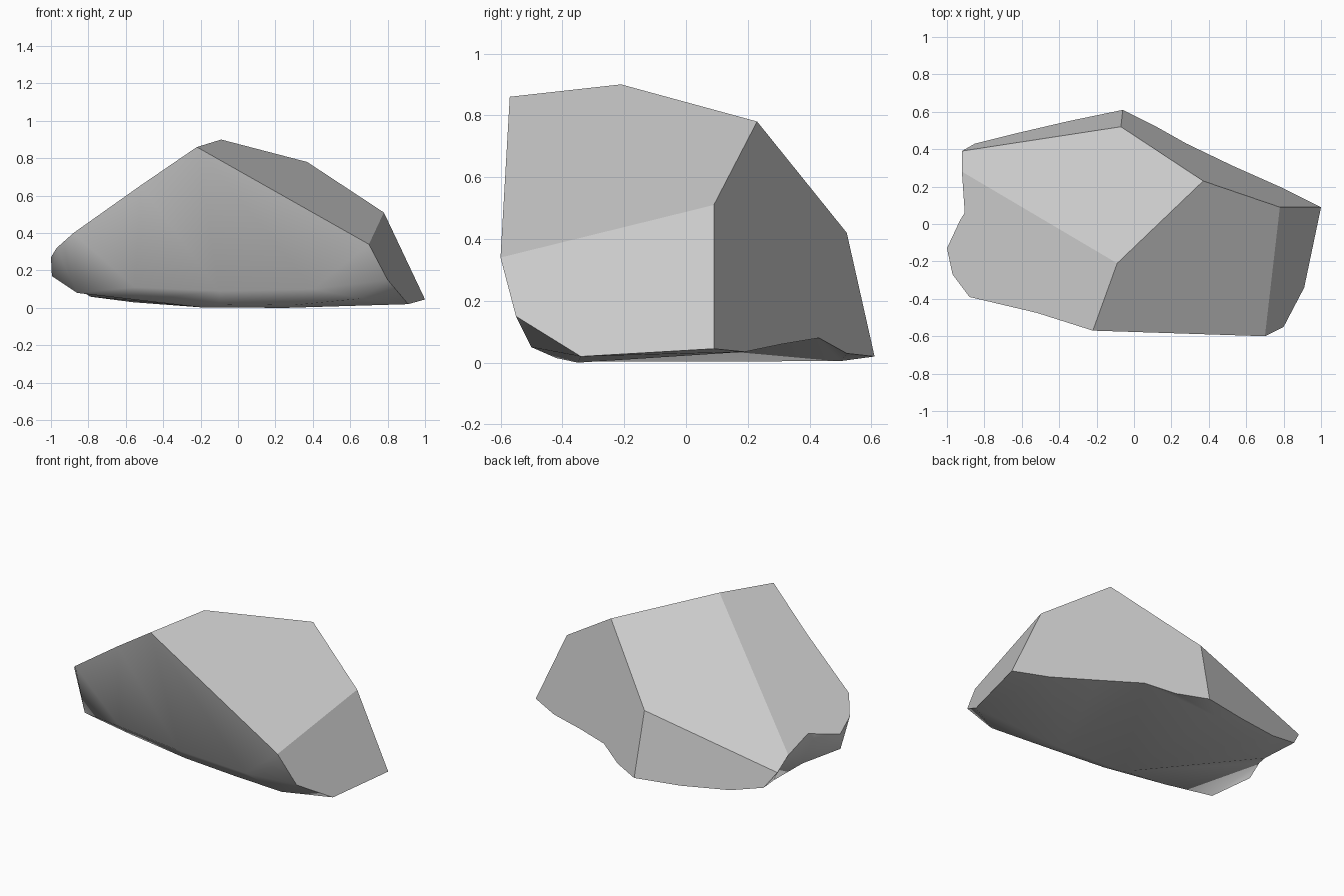
import bpy
import bmesh

start_cube = bpy.data.objects.get("Cube")
if start_cube:
    bpy.data.objects.remove(start_cube, do_unlink=True)

# Stone colour
stone = bpy.data.materials.new("stone_grey")
stone.use_nodes = True
grey = (0.59, 0.59, 0.59, 1)
stone.diffuse_color = grey
stone.node_tree.nodes["Principled BSDF"].inputs["Base Color"].default_value = grey

# Corners of the chipped upper planes
crown = dict(
    peak=(-.09, -.21, .9), brow=(-.22, -.57, .86), shoulder=(.37, .23, .78),
    back=(-.07, .52, .42), corner=(.78, .09, .51), hip=(.7, -.6, .34),
)
# Lower rim where the chipped planes end
rim = dict(
    ridge=(-.52, -.475, .655), cheek=(-.88, -.39, .4), nose=(-.97, -.27, .32),
    tip=(-1, -.13, .27), notch_front=(-.93, .02, .31), notch_back=(-.905, .06, .32),
    fold=(-.92, .28, .27), tail=(-.92, .39, .2), tail_low=(-.85, .43, .1),
    back_low=(-.65, .48, .05), back_mid=(-.35, .55, .025), heel=(-.06, .61, .02),
    arch_start=(.12, .52, .03), arch=(.28, .43, .08), arch_end=(.53, .31, .06),
    side_low=(.8, .19, .035), point=(1, .09, .045), toe=(.91, -.34, .02),
    knee=(.8, -.55, .15),
)
# Worn front edge and underside
foot = dict(
    belly_a=(-.55, -.41, .11), belly_b=(-.1, -.45, .09), belly_c=(.4, -.5, .1),
    chin=(-.86, -.32, .08), jaw=(-.995, -.14, .17), sill_a=(-.52, -.34, .04),
    sill_b=(-.1, -.39, .02), sill_c=(.3, -.42, .015), sill_d=(.66, -.5, .05),
    base_a=(-.2, -.33, .003), base_b=(.25, -.35, 0),
    keel_a=(-.2, .5, .005), keel_b=(-.56, .375, .03), keel_c=(-.79, .24, .06),
    keel_d=(-.88, .08, .13),
)

bm = bmesh.new()
corners = {name: bm.verts.new(co)
           for part in (crown, rim, foot) for name, co in part.items()}


def facet(names, smooth=False):
    """Add one plane of stone through the named corners."""
    face = bm.faces.new([corners[n] for n in names.split()])
    face.smooth = smooth
    return face


# Flat chipped planes
flat = [facet(f) for f in (
    "peak brow hip corner shoulder",
    "peak shoulder back tail fold",
    "peak fold notch_back notch_front tip nose cheek ridge brow",
    "back heel back_mid back_low tail_low tail",
    "shoulder corner point side_low arch_end arch arch_start heel back",
    "corner hip knee toe point",
)]

# Worn front, left end and underside
for f in (
    "brow ridge belly_a belly_b",
    "hip brow belly_b belly_c",
    "ridge cheek belly_a",
    "cheek chin sill_a belly_a",
    "belly_a sill_a sill_b belly_b",
    "belly_b sill_b sill_c belly_c",
    "belly_c sill_c sill_d knee",
    "hip belly_c knee",
    "knee sill_d toe",
    "cheek nose jaw chin",
    "nose tip jaw",
    "tip notch_front jaw",
    "notch_front notch_back keel_d jaw",
    "notch_back fold keel_c keel_d",
    "fold tail keel_c",
    "tail tail_low keel_c",
    "tail_low back_low keel_b keel_c",
    "back_low back_mid keel_a keel_b",
    "back_mid heel keel_a",
    "heel arch_start keel_a",
    "arch_start arch keel_a",
    "sill_a base_a sill_b",
    "sill_b base_a base_b sill_c",
    "sill_c base_b sill_d",
    "sill_d base_b toe",
    "chin jaw keel_d base_a sill_a",
    "base_a keel_d keel_c keel_b keel_a",
    "base_a keel_a arch base_b",
    "base_b arch arch_end side_low point toe",
):
    facet(f, smooth=True)

# Crisp edges around every chipped plane
for face in flat:
    for edge in face.edges:
        edge.smooth = False

bmesh.ops.recalc_face_normals(bm, faces=bm.faces[:])
worn = [f for f in bm.faces if f.smooth]
bmesh.ops.triangulate(bm, faces=worn)

mesh = bpy.data.meshes.new("rock")
bm.to_mesh(mesh)
bm.free()
mesh.materials.append(stone)
rock = bpy.data.objects.new("rock", mesh)
bpy.context.scene.collection.objects.link(rock)
